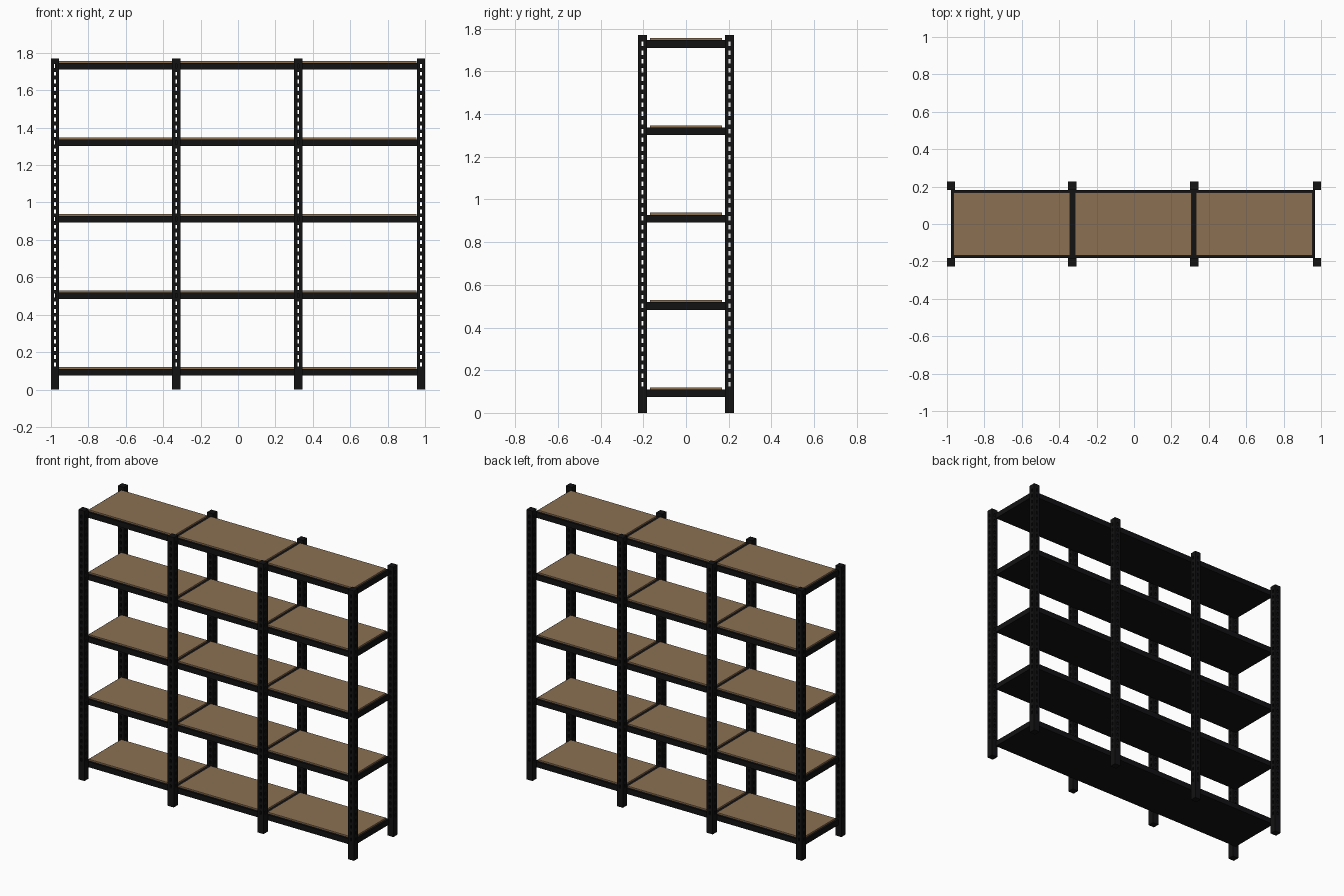
import bpy, bmesh

if "Cube" in bpy.data.objects:
    bpy.data.objects.remove(bpy.data.objects["Cube"])

H, W = 1.77, 0.044          # post height and width
POST_X = (-0.978, -0.33, 0.322, 0.978)
POST_Y = 0.204
TIER_Z, TIER_STEP = 0.074, 0.409
PITCH = TIER_STEP / 10


def material(name, color):
    m = bpy.data.materials.new(name)
    m.diffuse_color = color
    m.use_nodes = True
    m.node_tree.nodes["Principled BSDF"].inputs["Base Color"].default_value = m.diffuse_color
    return m


black = material("black_metal", (0.006, 0.006, 0.007, 1))
brown = material("brown_board", (0.26, 0.16, 0.085, 1))


def add_object(name, mesh, mat, loc=(0, 0, 0)):
    ob = bpy.data.objects.new(name, mesh)
    if not mesh.materials:
        mesh.materials.append(mat)
    ob.location = loc
    bpy.context.collection.objects.link(ob)
    return ob


def box(name, x0, x1, y0, y1, z0, z1, mat):
    bm = bmesh.new()
    bmesh.ops.create_cube(bm, size=1)
    for v in bm.verts:
        v.co = (x1 if v.co.x > 0 else x0, y1 if v.co.y > 0 else y0, z1 if v.co.z > 0 else z0)
    me = bpy.data.meshes.new(name)
    bm.to_mesh(me)
    bm.free()
    return add_object(name, me, mat)


def perforated_post():
    """Square post with a slot through both directions at every pitch."""
    hw, hh = 0.005, 0.0105
    xs = (-W / 2, -hw, hw, W / 2)
    zs = [0]
    for i in range(40):
        c = 0.134 + i * PITCH
        zs += [c - hh, c + hh]
    zs.append(H)
    n = len(zs) - 1

    def solid(i, j, k):
        if not (0 <= i < 3 and 0 <= j < 3 and 0 <= k < n):
            return False
        return k % 2 == 0 or (i != 1 and j != 1)

    bm = bmesh.new()
    cache = {}

    def vert(c):
        if c not in cache:
            cache[c] = bm.verts.new((xs[c[0]], xs[c[1]], zs[c[2]]))
        return cache[c]

    # keep only the exposed sides of every solid cell
    for i in range(3):
        for j in range(3):
            for k in range(n):
                if not solid(i, j, k):
                    continue
                for axis in range(3):
                    for side in (0, 1):
                        nb = [i, j, k]
                        nb[axis] += 2 * side - 1
                        if solid(*nb):
                            continue
                        u, v = (axis + 1) % 3, (axis + 2) % 3
                        quad = []
                        for du, dv in ((0, 0), (1, 0), (1, 1), (0, 1)):
                            c = [i, j, k]
                            c[axis] += side
                            c[u] += du
                            c[v] += dv
                            quad.append(vert(tuple(c)))
                        bm.faces.new(quad if side else quad[::-1])
    me = bpy.data.meshes.new("post")
    bm.to_mesh(me)
    bm.free()
    return me


# Upright posts
post = perforated_post()
for i, x in enumerate(POST_X):
    for side, y in (("front", -POST_Y), ("back", POST_Y)):
        add_object(f"{side}_post_{i + 1}", post, black, (x, y, 0))

# Shelf frames with a board lying in each bay
START, BAY, DEPTH, RIM = -0.978, 0.6487, 0.182, 0.013
for t in range(5):
    z = TIER_Z + t * TIER_STEP
    for b in range(3):
        x0 = START + b * BAY
        x1 = x0 + BAY
        box(f"shelf_frame_{t + 1}_{b + 1}", x0, x1, -DEPTH, DEPTH, z, z + 0.036, black)
        box(f"shelf_board_{t + 1}_{b + 1}", x0 + RIM, x1 - RIM, -DEPTH + RIM, DEPTH - RIM,
            z + 0.036, z + 0.046, brown)
